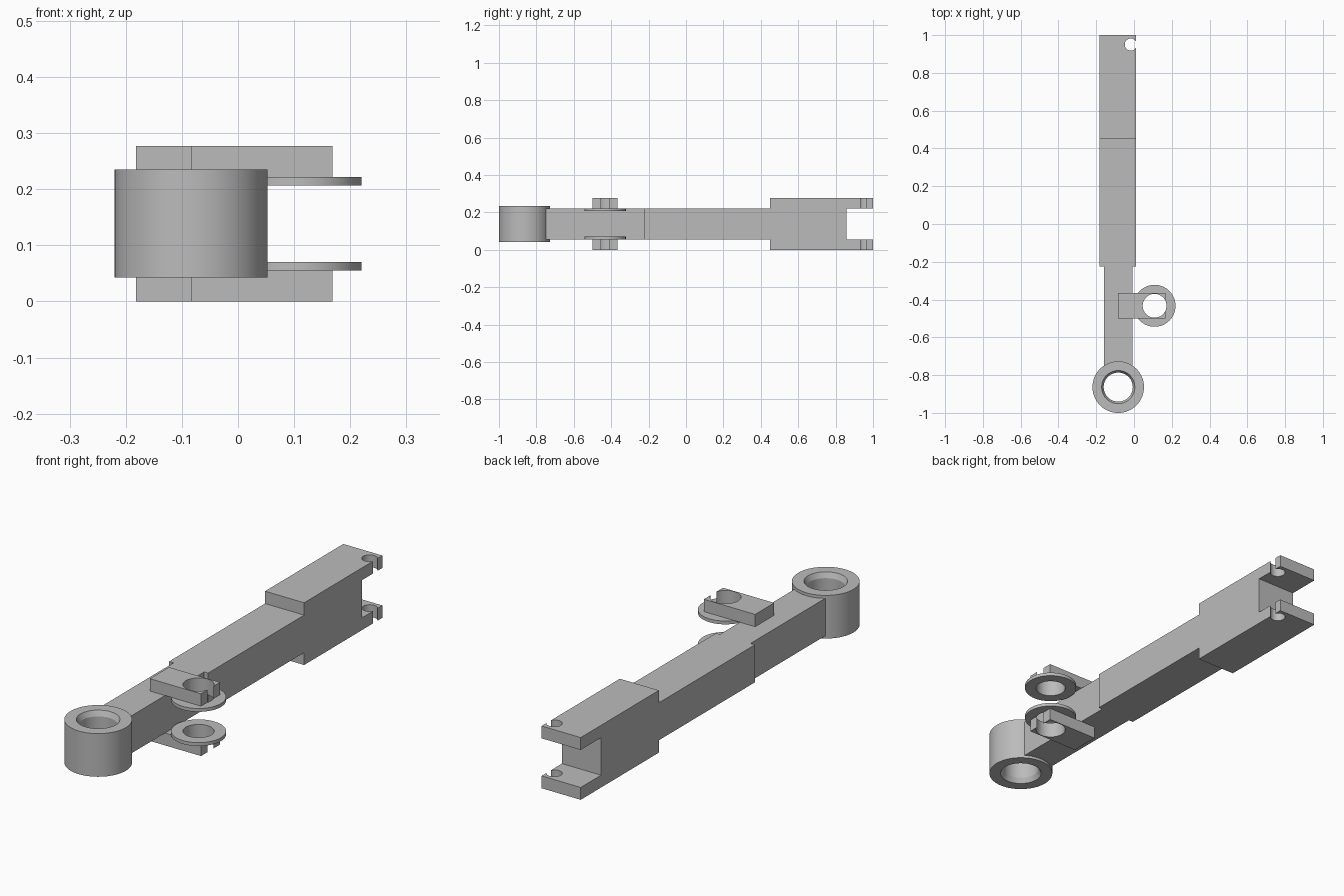
import bpy, bmesh
from math import cos, sin, tau

if "Cube" in bpy.data.objects:
    bpy.data.objects.remove(bpy.data.objects["Cube"])

grey = bpy.data.materials.new("light_grey")
grey.use_nodes = True
colour = (0.5, 0.5, 0.5, 1)
grey.diffuse_color = colour
grey.node_tree.nodes["Principled BSDF"].inputs["Base Color"].default_value = colour


def add_object(name, bm):
    bmesh.ops.recalc_face_normals(bm, faces=bm.faces)
    mesh = bpy.data.meshes.new(name)
    bm.to_mesh(mesh)
    bm.free()
    mesh.materials.append(grey)
    ob = bpy.data.objects.new(name, mesh)
    bpy.context.collection.objects.link(ob)
    return ob


def smooth(ob):
    bpy.ops.object.select_all(action="DESELECT")
    ob.select_set(True)
    bpy.context.view_layer.objects.active = ob
    bpy.ops.object.shade_smooth_by_angle(angle=0.4)


def side_profile(name, x0, x1, points):
    """Extrude a (y, z) outline across x."""
    bm = bmesh.new()
    face = bm.faces.new([bm.verts.new((x0, y, z)) for y, z in points])
    ext = bmesh.ops.extrude_face_region(bm, geom=[face])
    verts = [v for v in ext["geom"] if isinstance(v, bmesh.types.BMVert)]
    bmesh.ops.translate(bm, verts=verts, vec=(x1 - x0, 0, 0))
    return add_object(name, bm)


def box(name, x0, x1, y0, y1, z0, z1):
    return side_profile(name, x0, x1, [(y0, z0), (y1, z0), (y1, z1), (y0, z1)])


def ring(name, cx, cy, profile, steps=64):
    """Turn a closed (radius, z) outline about a vertical axis."""
    bm = bmesh.new()
    loops = [[bm.verts.new((cx + r * cos(tau * i / steps), cy + r * sin(tau * i / steps), z))
              for r, z in profile] for i in range(steps)]
    n = len(profile)
    for i in range(steps):
        a, b = loops[i], loops[(i + 1) % steps]
        for j in range(n):
            k = (j + 1) % n
            bm.faces.new((a[j], b[j], b[k], a[k]))
    ob = add_object(name, bm)
    smooth(ob)
    return ob


def bore(ob, cx, cy, radius):
    """Drill a vertical hole right through a part."""
    bpy.ops.mesh.primitive_cylinder_add(vertices=64, radius=radius, depth=1, location=(cx, cy, 0.14))
    cutter = bpy.context.object
    cutter.name = "hole_cutter"
    cutter.hide_render = True
    cutter.data.materials.append(grey)
    mod = ob.modifiers.new("hole", "BOOLEAN")
    mod.operation, mod.object, mod.solver = "DIFFERENCE", cutter, "EXACT"
    bpy.context.view_layer.objects.active = ob
    bpy.ops.object.modifier_apply(modifier=mod.name)
    bpy.data.objects.remove(cutter)
    smooth(ob)


TOP, LOW, HIGH = 0.277, 0.055, 0.222
LEFT, RIGHT = -0.182, 0.0105

# Arm: slim neck, then wider beam
box("neck", -0.16, -0.009, -0.765, -0.225, LOW, HIGH)
box("beam", LEFT, RIGHT, -0.225, 0.45, LOW, HIGH)

# Forked end with pin holes that just break through the side
fork = side_profile("fork_end", LEFT, RIGHT, [
    (0.45, 0), (1, 0), (1, LOW), (0.857, LOW),
    (0.857, HIGH), (1, HIGH), (1, TOP), (0.45, TOP)])
bore(fork, -0.017, 0.95, 0.032)

# Bushing eye with chamfered bore
ring("bushing_eye", -0.0835, -0.8635, [
    (0.1365, 0.043), (0.1365, 0.235), (0.088, 0.235),
    (0.077, 0.212), (0.077, 0.066), (0.088, 0.043)])

# Side lugs and washers, above and below the neck
PIN_X, PIN_Y, PIN_R = 0.109, -0.433, 0.063
for side, z0, z1, w0, w1 in (("upper", HIGH, TOP, 0.207, HIGH),
                             ("lower", 0, LOW, LOW, 0.07)):
    lug = box(side + "_lug", -0.084, 0.168, -0.5, -0.366, z0, z1)
    bore(lug, PIN_X, PIN_Y, PIN_R)
    ring(side + "_washer", PIN_X, PIN_Y, [
        (0.111, w0), (0.111, w1), (PIN_R, w1), (PIN_R, w0)])
